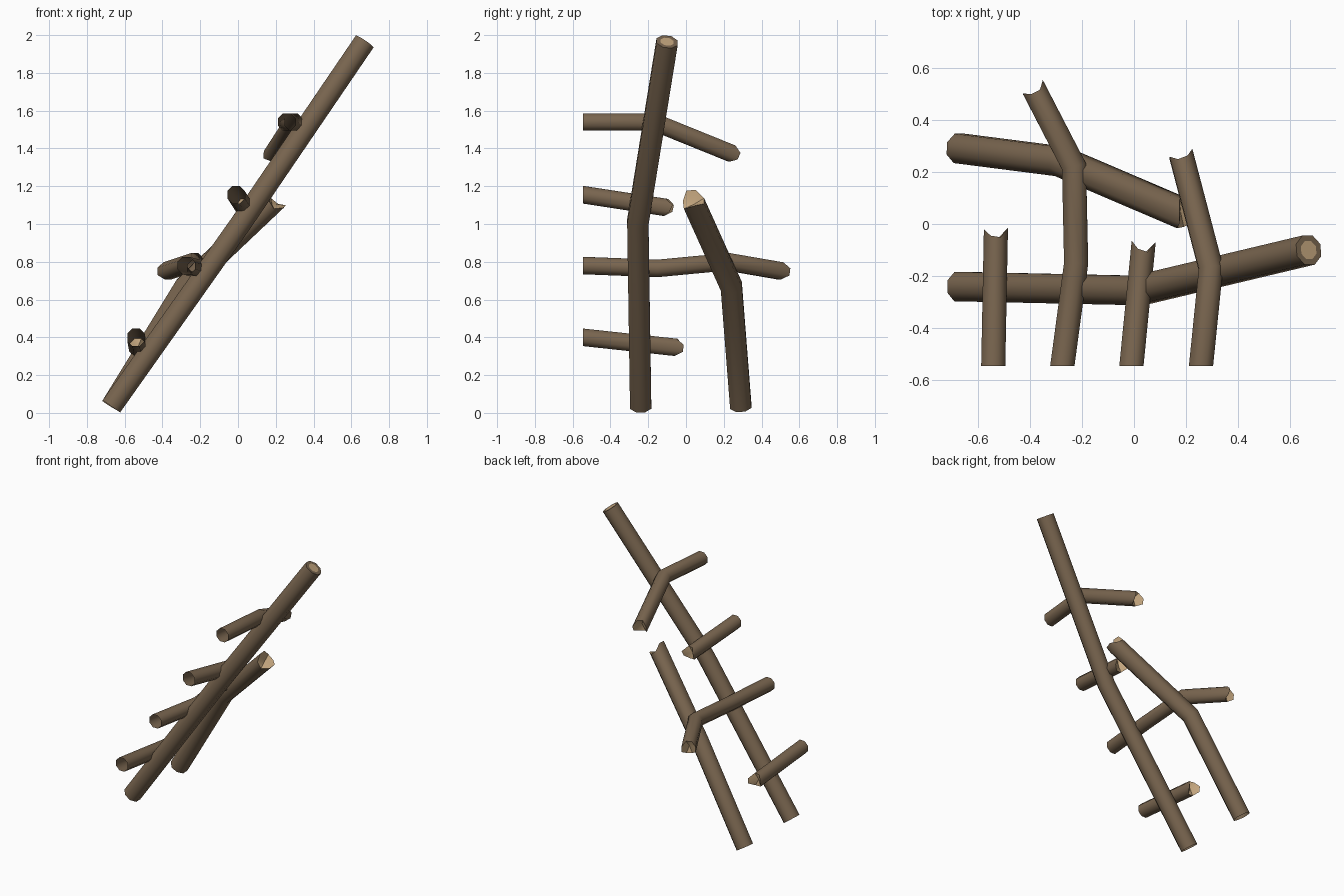
import bpy, bmesh, math, random
from mathutils import Vector

if "Cube" in bpy.data.objects:
    bpy.data.objects.remove(bpy.data.objects["Cube"])

random.seed(4)
SIDES = 8


def material(name, rgb):
    m = bpy.data.materials.new(name)
    m.diffuse_color = (*rgb, 1)
    m.use_nodes = True
    m.node_tree.nodes["Principled BSDF"].inputs["Base Color"].default_value = m.diffuse_color
    return m


BARK = material("brown wood", (0.19, 0.13, 0.078))
SPLIT = material("pale split wood", (0.55, 0.38, 0.21))


def pole(name, pts, r, end, start_normal=None, jag=0.02):
    """Mitred octagonal tube along pts; end is 'cut' or 'broken'."""
    pts = [Vector(p) for p in pts]
    dirs = [(b - a).normalized() for a, b in zip(pts, pts[1:])]
    bm = bmesh.new()
    d = dirs[0]
    ref = Vector((0, 1, 0)) if abs(d.z) > 0.5 else Vector((0, 0, 1))
    u = d.cross(ref).normalized()
    v = u.cross(d)
    ring = []
    for i in range(SIDES):
        a = (i + 0.5) * math.tau / SIDES
        ring.append(pts[0] + r * (math.cos(a) * u + math.sin(a) * v))

    # slide the cross-section along each segment to its mitre plane
    rings = []
    for k, p in enumerate(pts):
        seg = dirs[max(k - 1, 0)]
        if k == 0:
            n = Vector(start_normal) if start_normal else seg
        elif k == len(pts) - 1:
            n = seg
        else:
            n = (dirs[k - 1] + dirs[k]).normalized()
        ring = [q + seg * ((p - q).dot(n) / seg.dot(n)) for q in ring]
        if k == len(pts) - 1 and end == 'broken':
            ring = [q + seg * ((jag if i % 4 in (0, 3) else -jag)
                               + random.uniform(-0.5, 0.5) * jag)
                    for i, q in enumerate(ring)]
        rings.append([bm.verts.new(q) for q in ring])

    def bridge(a, b, mat=0):
        for i in range(SIDES):
            j = (i + 1) % SIDES
            bm.faces.new((a[i], a[j], b[j], b[i])).material_index = mat

    for a, b in zip(rings, rings[1:]):
        bridge(a, b)
    last, tip = rings[-1], pts[-1]
    if end == 'cut':
        # sawn end: brown rim around pale core
        inner = [bm.verts.new(tip + (w.co - tip) * 0.62) for w in last]
        bridge(last, inner)
        bm.faces.new(inner).material_index = 1
    else:
        # splintered end: pale fan sunk to the middle
        c = bm.verts.new(tip - dirs[-1] * 0.03)
        for i in range(SIDES):
            f = bm.faces.new((last[i], last[(i + 1) % SIDES], c))
            f.material_index = 1
    bmesh.ops.recalc_face_normals(bm, faces=bm.faces)
    # the front ends are open, so make sure the sides face outward
    f = bm.faces[:][0]
    f.normal_update()
    mid = f.calc_center_median()
    axis = pts[0] + dirs[0] * (mid - pts[0]).dot(dirs[0])
    if f.normal.dot(mid - axis) < 0:
        bmesh.ops.reverse_faces(bm, faces=bm.faces)
    me = bpy.data.meshes.new(name)
    bm.to_mesh(me)
    bm.free()
    me.materials.append(BARK)
    me.materials.append(SPLIT)
    ob = bpy.data.objects.new(name, me)
    bpy.context.collection.objects.link(ob)
    bpy.ops.object.select_all(action='DESELECT')
    ob.select_set(True)
    bpy.context.view_layer.objects.active = ob
    bpy.ops.object.shade_smooth_by_angle(angle=math.radians(50))


# leaning rails: one whole, one snapped
pole("whole_rail", [(-0.67, -0.24, 0.035), (0.02, -0.255, 1.01),
                    (0.67, -0.10, 1.965)], 0.061, 'cut')
pole("snapped_rail", [(-0.67, 0.29, 0.035), (-0.28, 0.24, 0.67),
                      (0.2, 0.035, 1.125)], 0.061, 'broken')

# broken rungs, each trimmed flat at the front
F = -0.545
rungs = [
    [(-0.54, F, 0.40), (-0.53, -0.035, 0.345)],
    [(-0.275, F, 0.78), (-0.222, -0.15, 0.765), (-0.23, 0.22, 0.80),
     (-0.38, 0.51, 0.75)],
    [(-0.01, F, 1.155), (0.035, -0.09, 1.085)],
    [(0.257, F, 1.54), (0.295, -0.17, 1.54), (0.185, 0.25, 1.37)],
]
for i, path in enumerate(rungs):
    pole(f"rung_{i + 1}", path, 0.05, 'broken', (0, 1, 0), 0.016)
